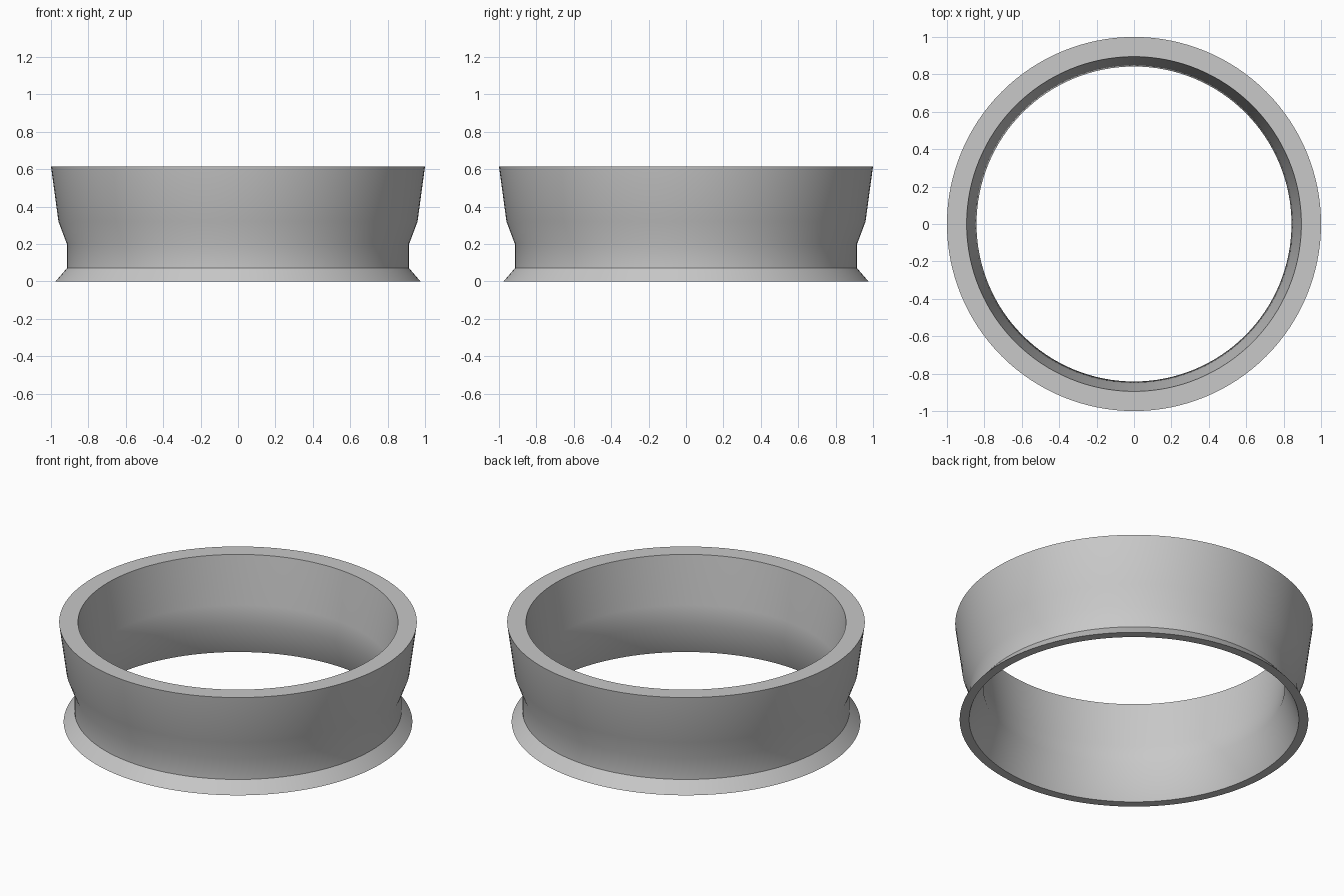
import bpy, bmesh, math

if "Cube" in bpy.data.objects:
    bpy.data.objects.remove(bpy.data.objects["Cube"])

SEGMENTS = 128

# Closed wall section as (radius, height): outside going up, then inside going down
PROFILE = [
    (0.975, 0.0), (0.915, 0.07), (0.915, 0.20), (0.96, 0.32), (1.0, 0.615),
    (0.895, 0.615), (0.855, 0.32), (0.842, 0.20), (0.922, 0.0),
]


def lathe(name, profile, material):
    """Spin a closed section around the z axis."""
    bm = bmesh.new()
    rings = []
    for i in range(SEGMENTS):
        a = 2 * math.pi * i / SEGMENTS
        rings.append([bm.verts.new((r * math.cos(a), r * math.sin(a), z))
                      for r, z in profile])
    n = len(profile)
    for i in range(SEGMENTS):
        here, there = rings[i], rings[(i + 1) % SEGMENTS]
        for j in range(n):
            k = (j + 1) % n
            bm.faces.new((here[j], there[j], there[k], here[k]))
    bmesh.ops.recalc_face_normals(bm, faces=bm.faces)
    mesh = bpy.data.meshes.new(name)
    bm.to_mesh(mesh)
    bm.free()
    mesh.materials.append(material)
    obj = bpy.data.objects.new(name, mesh)
    bpy.context.collection.objects.link(obj)
    return obj


grey = bpy.data.materials.new("light_grey")
grey.diffuse_color = (0.58, 0.58, 0.58, 1.0)
grey.use_nodes = True
grey.node_tree.nodes["Principled BSDF"].inputs["Base Color"].default_value = grey.diffuse_color

# Flared collar ring with a splayed foot
ring = lathe("collar_ring", PROFILE, grey)
bpy.context.view_layer.objects.active = ring
ring.select_set(True)
bpy.ops.object.shade_smooth_by_angle(angle=math.radians(30))
